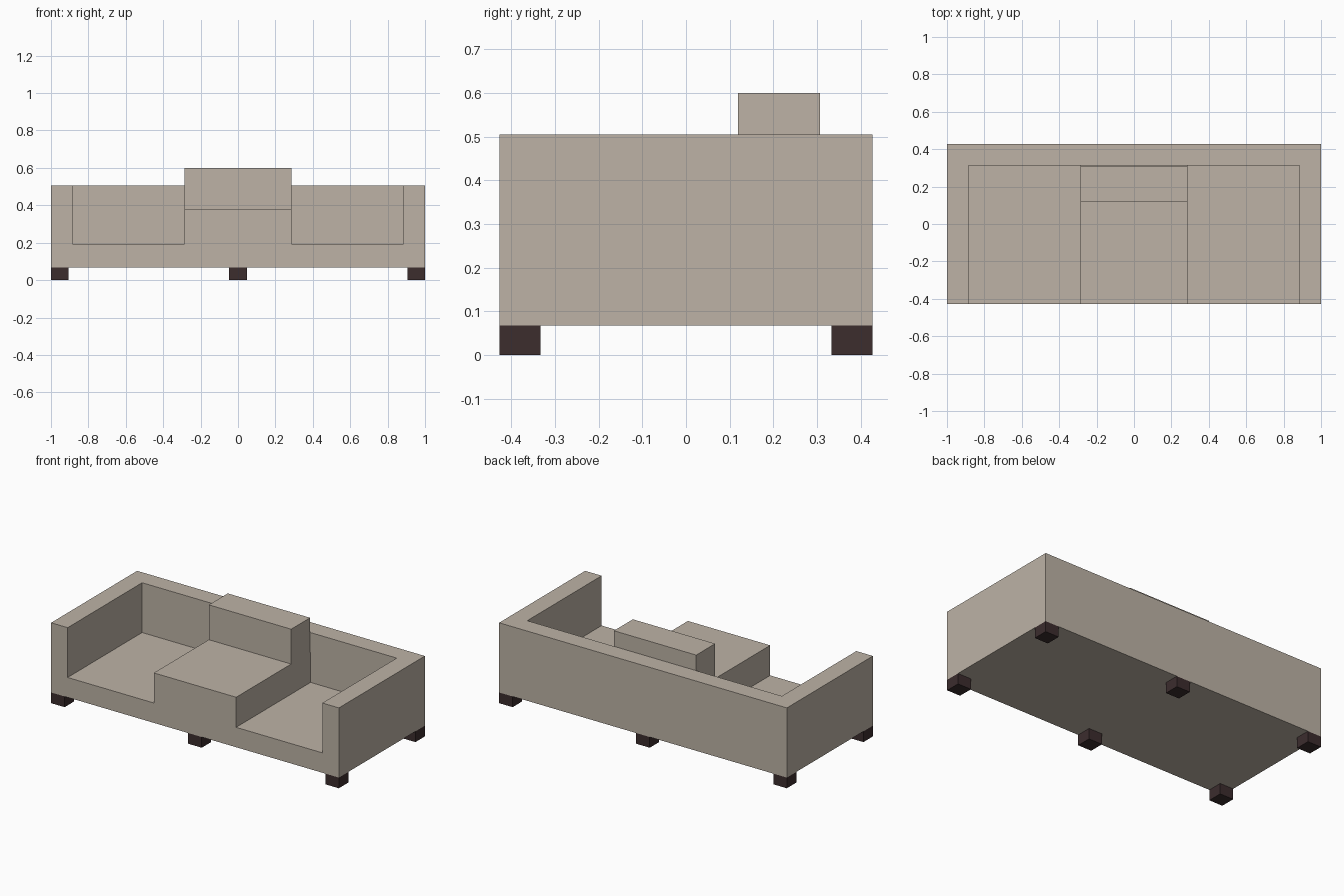
import bpy
import bmesh

default = bpy.data.objects.get("Cube")
if default:
    bpy.data.objects.remove(default, do_unlink=True)

HALF_X, HALF_Y = 1.0, 0.427
LEG, BASE_Z, TOP_Z = 0.094, 0.067, 0.505
SEAT_Z, TABLE_Z = 0.192, 0.381
ARM_X, TABLE_X, BACK_Y = 0.885, 0.286, 0.312


def material(name, rgb):
    mat = bpy.data.materials.new(name)
    mat.use_nodes = True
    mat.diffuse_color = (*rgb, 1)
    mat.node_tree.nodes["Principled BSDF"].inputs["Base Color"].default_value = (*rgb, 1)
    return mat


def prism(name, outline, y0, y1, mat):
    """Extrude an x-z outline from y0 to y1."""
    bm = bmesh.new()
    face = bm.faces.new([bm.verts.new((x, y0, z)) for x, z in outline])
    grown = bmesh.ops.extrude_face_region(bm, geom=[face])["geom"]
    verts = [v for v in grown if isinstance(v, bmesh.types.BMVert)]
    bmesh.ops.translate(bm, verts=verts, vec=(0, y1 - y0, 0))
    bmesh.ops.recalc_face_normals(bm, faces=bm.faces)
    mesh = bpy.data.meshes.new(name)
    bm.to_mesh(mesh)
    bm.free()
    mesh.materials.append(mat)
    obj = bpy.data.objects.new(name, mesh)
    bpy.context.collection.objects.link(obj)
    return obj


def box(name, x0, x1, y0, y1, z0, z1, mat):
    return prism(name, [(x0, z0), (x1, z0), (x1, z1), (x0, z1)], y0, y1, mat)


fabric = material("beige fabric", (0.51, 0.45, 0.38))
wood = material("dark wood", (0.045, 0.026, 0.027))

# Sofa body: one block with the stepped seating space cut out of it
body = box("sofa_body", -HALF_X, HALF_X, -HALF_Y, HALF_Y, BASE_Z, TOP_Z, fabric)
half = [(TABLE_X, TABLE_Z), (TABLE_X, SEAT_Z), (ARM_X, SEAT_Z), (ARM_X, 1)]
outline = half + [(-x, z) for x, z in reversed(half)]
cutter = prism("seat_cutter", outline, -1, BACK_Y, fabric)
cutter.hide_render = True
cut = body.modifiers.new("seat_cut", 'BOOLEAN')
cut.operation = 'DIFFERENCE'
cut.solver = 'EXACT'
cut.object = cutter
bpy.context.view_layer.objects.active = body
bpy.ops.object.modifier_apply(modifier=cut.name)
bpy.data.objects.remove(cutter, do_unlink=True)

# Raised cushion behind the middle section
box("middle_back_cushion", -TABLE_X, TABLE_X, 0.119, 0.307, TABLE_Z, 0.6, fabric)

# Six block legs, front and back rows
for row, y in (("front", -HALF_Y), ("back", HALF_Y - LEG)):
    for side, x in (("right", -HALF_X), ("middle", -LEG / 2), ("left", HALF_X - LEG)):
        box(f"{row}_{side}_leg", x, x + LEG, y, y + LEG, 0, BASE_Z, wood)
